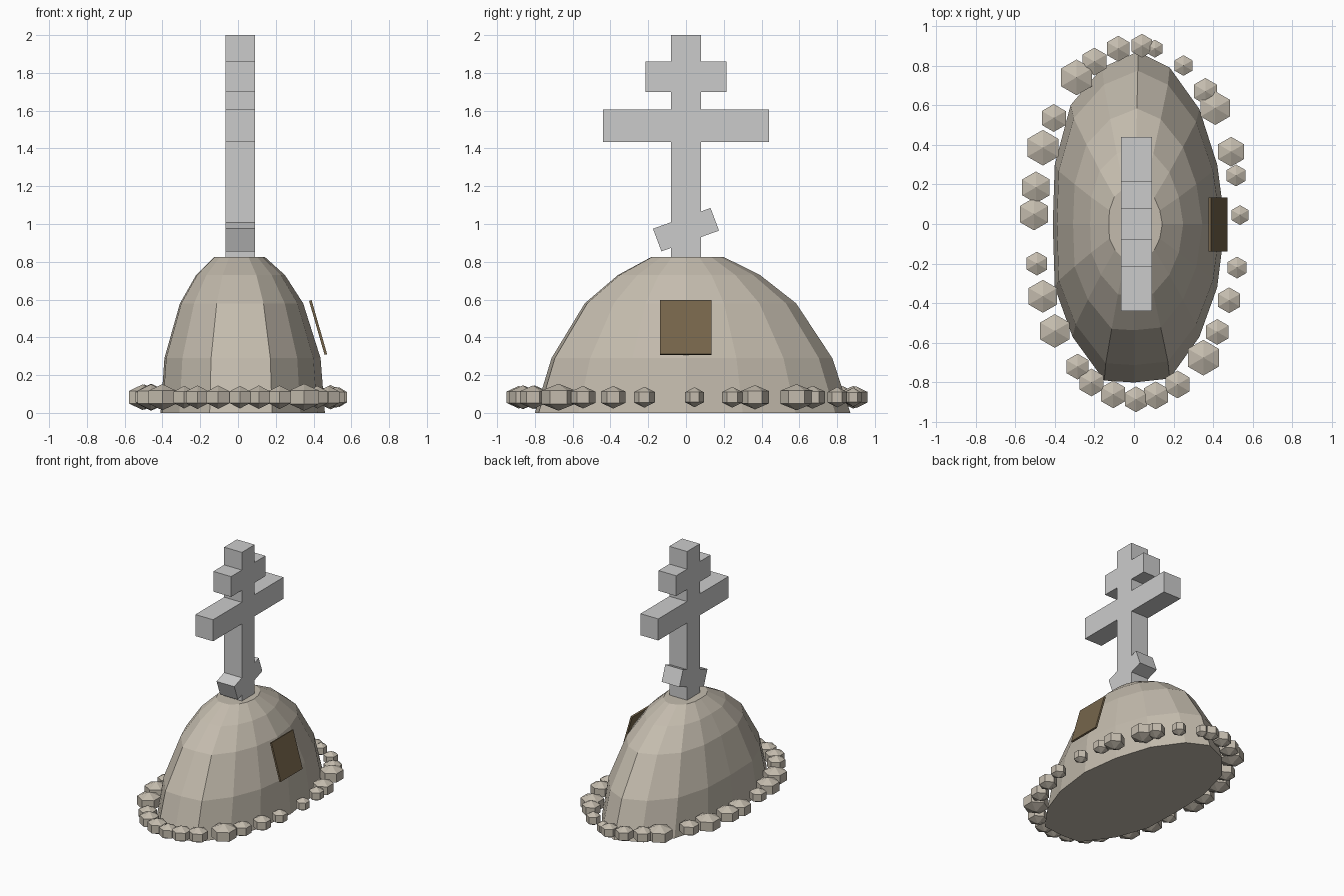
import bpy, bmesh
from math import radians, atan2
from mathutils import Matrix


def material(name, rgb):
    m = bpy.data.materials.new(name)
    m.diffuse_color = (*rgb, 1)
    return m


def finish(name, bm, mat=None):
    bmesh.ops.recalc_face_normals(bm, faces=bm.faces)
    me = bpy.data.meshes.new(name)
    bm.to_mesh(me)
    bm.free()
    ob = bpy.data.objects.new(name, me)
    bpy.context.collection.objects.link(ob)
    if mat:
        me.materials.append(mat)
    return ob


stone_mat = material("stone", (0.55, 0.50, 0.42))
door_mat = material("door_brown", (0.18, 0.13, 0.07))

# Mound: slightly irregular oval footprint, shrunk ring by ring
outline = [(0.46, 0.0), (0.42, -0.32), (0.33, -0.57), (0.18, -0.78), (0.0, -0.80),
           (-0.15, -0.79), (-0.31, -0.57), (-0.40, -0.32), (-0.41, 0.0), (-0.40, 0.30),
           (-0.32, 0.60), (-0.16, 0.79), (0.02, 0.87), (0.18, 0.79), (0.33, 0.58), (0.42, 0.30)]
levels = [(0, 1, 1), (0.29, 0.95, 0.89), (0.58, 0.75, 0.67), (0.73, 0.54, 0.45), (0.825, 0.31, 0.23)]
bm = bmesh.new()
rings = [[bm.verts.new((x * sx, y * sy, z)) for x, y in outline] for z, sx, sy in levels]
n = len(outline)
for a, b in zip(rings, rings[1:]):
    for i in range(n):
        j = (i + 1) % n
        bm.faces.new((a[i], a[j], b[j], b[i]))
bm.faces.new(rings[0])
bm.faces.new(rings[-1])
finish("mound", bm, stone_mat)

# Cross: one side-view profile (y, z) extruded along x
right = [(0.08, 0.80), (0.08, 0.931), (0.175, 0.965), (0.13, 1.085), (0.08, 1.067),
         (0.08, 1.435), (0.44, 1.435), (0.44, 1.605), (0.08, 1.605),
         (0.08, 1.70), (0.215, 1.70), (0.215, 1.86), (0.08, 1.86), (0.08, 2.0)]
left = [(-y, z) for y, z in right]
left[1:5] = [(-0.08, 0.873), (-0.13, 0.855), (-0.175, 0.975), (-0.08, 1.009)]
bm = bmesh.new()
face = bm.faces.new([bm.verts.new((-0.065, y, z)) for y, z in right + left[::-1]])
ext = bmesh.ops.extrude_face_region(bm, geom=[face])["geom"]
bmesh.ops.translate(bm, vec=(0.155, 0, 0), verts=[v for v in ext if isinstance(v, bmesh.types.BMVert)])
finish("cross", bm)

# Door: thin panel leaning against the +x side
bm = bmesh.new()
bmesh.ops.create_cube(bm, size=1)
bmesh.ops.scale(bm, vec=(0.014, 0.272, 0.298), verts=bm.verts)
door = finish("door", bm, door_mat)
door.location = (0.424, -0.002, 0.452)
door.rotation_euler = (0, -atan2(0.082, 0.285), 0)

# Ring of six-sided stones: x, y, radius
stones = [(0.04, 0.90, 0.06), (-0.08, 0.885, 0.065), (0.105, 0.885, 0.045), (-0.20, 0.82, 0.07),
          (-0.29, 0.74, 0.09), (0.25, 0.80, 0.052), (0.36, 0.67, 0.067), (0.41, 0.585, 0.085),
          (-0.405, 0.535, 0.07), (-0.46, 0.385, 0.09), (0.49, 0.365, 0.075), (0.515, 0.245, 0.055),
          (-0.495, 0.185, 0.08), (-0.505, 0.05, 0.082), (0.535, 0.045, 0.05), (-0.49, -0.20, 0.06),
          (0.52, -0.22, 0.055), (-0.46, -0.365, 0.083), (0.48, -0.385, 0.065), (-0.40, -0.54, 0.085),
          (0.42, -0.545, 0.065), (0.35, -0.675, 0.09), (-0.285, -0.72, 0.065), (-0.215, -0.80, 0.07),
          (0.22, -0.81, 0.07), (-0.105, -0.86, 0.07), (0.11, -0.865, 0.07), (0.01, -0.885, 0.065)]
for k, (x, y, r) in enumerate(stones):
    bm = bmesh.new()
    bmesh.ops.create_uvsphere(bm, u_segments=6, v_segments=3, radius=1)
    s = r / 0.866
    bmesh.ops.scale(bm, vec=(s, s, 0.03 + 0.46 * r), verts=bm.verts)
    ob = finish(f"stone_{k + 1}", bm, stone_mat)
    ob.location = (x, y, 0.083)
